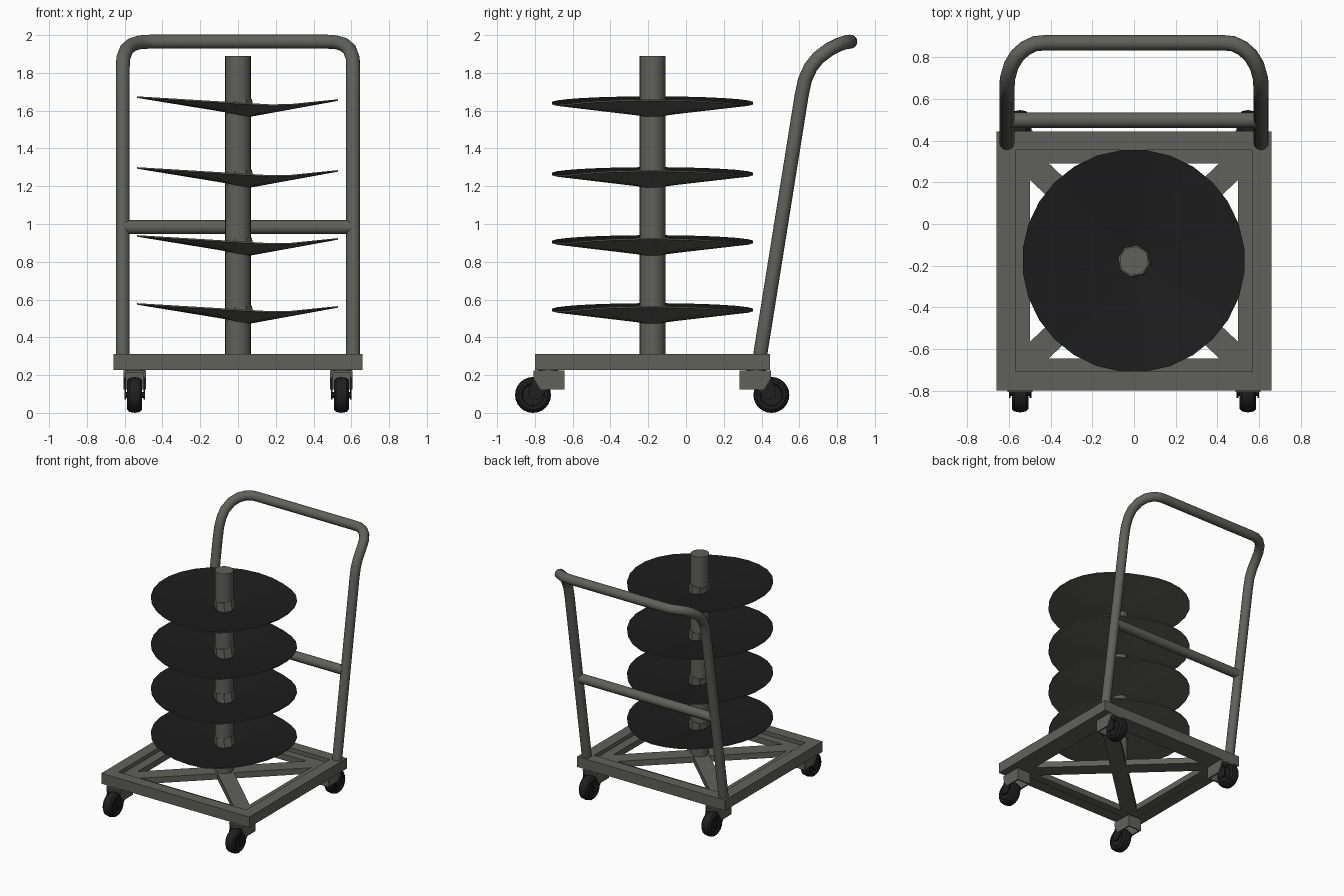
import bpy, bmesh, math
from mathutils import Vector, Matrix

if "Cube" in bpy.data.objects:
    bpy.data.objects.remove(bpy.data.objects["Cube"])

def material(name, rgb):
    m = bpy.data.materials.new(name)
    m.diffuse_color = (*rgb, 1)
    m.use_nodes = True
    m.node_tree.nodes["Principled BSDF"].inputs["Base Color"].default_value = m.diffuse_color
    return m

STEEL = material("grey steel", (0.118, 0.118, 0.105))
BLACK = material("black disc", (0.012, 0.012, 0.012))
RUBBER = material("black rubber", (0.014, 0.014, 0.014))
CY = -0.177          # y centre of the deck and the pole

def finish(name, bm, mat, smooth=True):
    bmesh.ops.recalc_face_normals(bm, faces=bm.faces)
    me = bpy.data.meshes.new(name)
    bm.to_mesh(me)
    bm.free()
    me.materials.append(mat)
    ob = bpy.data.objects.new(name, me)
    bpy.context.collection.objects.link(ob)
    if smooth:
        bpy.ops.object.select_all(action='DESELECT')
        ob.select_set(True)
        bpy.context.view_layer.objects.active = ob
        bpy.ops.object.shade_smooth_by_angle(angle=math.radians(35))
    return ob

def box(name, centre, size, mat, turn=0):
    bm = bmesh.new()
    M = Matrix.Translation(centre) @ Matrix.Rotation(turn, 4, 'Z') @ Matrix.Diagonal((*size, 1))
    bmesh.ops.create_cube(bm, size=1, matrix=M)
    return finish(name, bm, mat, False)

def cylinder(name, a, b, r, mat, sides=16):
    a, b = Vector(a), Vector(b)
    bm = bmesh.new()
    M = Matrix.Translation((a + b) / 2) @ (b - a).to_track_quat('Z', 'Y').to_matrix().to_4x4()
    bmesh.ops.create_cone(bm, cap_ends=True, segments=sides, radius1=r, radius2=r,
                          depth=(b - a).length, matrix=M)
    return finish(name, bm, mat)

def prism(name, outline, x, thick, mat):
    """Extrude a y-z outline along x, centred on x."""
    bm = bmesh.new()
    f = bm.faces.new([bm.verts.new((x - thick / 2, y, z)) for y, z in outline])
    out = bmesh.ops.extrude_face_region(bm, geom=[f])['geom']
    bmesh.ops.translate(bm, vec=(thick, 0, 0),
                        verts=[v for v in out if isinstance(v, bmesh.types.BMVert)])
    return finish(name, bm, mat, False)

def frame(name, hx, hy, width, z0, z1):
    """Rectangular ring with square corners."""
    bm = bmesh.new()
    loops = []
    for w, z in ((0, z0), (0, z1), (width, z1), (width, z0)):
        loops.append([bm.verts.new((sx * (hx - w), CY + sy * (hy - w), z))
                      for sx, sy in ((-1, -1), (1, -1), (1, 1), (-1, 1))])
    for i in range(4):
        p, q = loops[i], loops[(i + 1) % 4]
        for j in range(4):
            bm.faces.new((p[j], p[(j + 1) % 4], q[(j + 1) % 4], q[j]))
    return finish(name, bm, STEEL, False)

# Deck: outer rail, lower inner ledge and crossed braces
frame("deck_rail", 0.66, 0.622, 0.09, 0.228, 0.312)
frame("deck_ledge", 0.60, 0.568, 0.10, 0.232, 0.28)
diag = math.atan2(0.49, 0.52)
for s in (-1, 1):
    box("cross_brace", (0, CY, 0.256 + s * 0.0005), (1.46, 0.12, 0.048), STEEL, s * diag)

# Central pole
cylinder("pole", (0, CY, 0.24), (0, CY, 1.89), 0.068, STEEL, 24)

# Four dished discs (black top, steel rim and underside), each on a tilted hub
def rim_height(x):
    return 1.63 + (0.23 - x) * 0.06 if x < 0.23 else 1.63 + (x - 0.23) * 0.1

def disc(dz):
    n = 28
    bm = bmesh.new()
    rings = []
    for r, low in ((0.05, 0), (0.535, 0), (0.535, 0.008), (0.05, 0.008)):
        ring = []
        for i in range(n):
            a = 2 * math.pi * (i + 0.5) / n
            x, y = r * math.cos(a), r * math.sin(a)
            z = rim_height(x) if r > 0.3 else 1.585 - 0.25 * x
            ring.append(bm.verts.new((x - 0.002, y + CY, z - low + dz)))
        rings.append(ring)
    for k in range(4):
        p, q = rings[k], rings[(k + 1) % 4]
        for i in range(n):
            f = bm.faces.new((p[i], p[(i + 1) % n], q[(i + 1) % n], q[i]))
            f.material_index = 0 if k == 0 else 1
    finish("disc", bm, BLACK).data.materials.append(STEEL)

for dz in (0, -0.375, -0.735, -1.095):
    disc(dz)
    cylinder("disc_hub", (0.009, CY - 0.002, 1.578 + dz), (-0.001, CY, 1.652 + dz), 0.077, STEEL, 8)

# Bent push handle: half path mirrored in x, swept as a round tube
half = [(0.61, 0.39, 0.29), (0.61, 0.612, 1.68), (0.61, 0.63, 1.765), (0.61, 0.66, 1.83),
        (0.607, 0.70, 1.88), (0.59, 0.76, 1.925), (0.56, 0.81, 1.95),
        (0.52, 0.845, 1.962), (0.475, 0.866, 1.965), (0.43, 0.87, 1.965)]
path = half + [(-x, y, z) for x, y, z in reversed(half)]

def tube(name, path, r, mat, sides=16):
    P = [Vector(p) for p in path]
    bm = bmesh.new()
    rings, normal = [], Vector((1, 0, 0))
    for i, p in enumerate(P):
        t = (P[min(i + 1, len(P) - 1)] - p).normalized() + (p - P[max(i - 1, 0)]).normalized()
        t.normalize()
        normal = (normal - t * normal.dot(t)).normalized()
        side = t.cross(normal)
        rings.append([bm.verts.new(p + r * (math.cos(a) * normal + math.sin(a) * side))
                      for a in (2 * math.pi * k / sides for k in range(sides))])
    for p, q in zip(rings, rings[1:]):
        for k in range(sides):
            bm.faces.new((p[k], p[(k + 1) % sides], q[(k + 1) % sides], q[k]))
    bm.faces.new(rings[0])
    bm.faces.new(rings[-1])
    return finish(name, bm, mat)

tube("push_handle", path, 0.037, STEEL)
cylinder("handle_crossbar", (-0.6, 0.499, 0.983), (0.6, 0.499, 0.983), 0.037, STEEL)

# Casters: swivel, bracket and rounded wheel
def wheel(x, y):
    n = 24
    prof = [(-0.03, 0.02), (-0.03, 0.055), (-0.04, 0.062), (-0.04, 0.077), (-0.028, 0.09),
            (0, 0.095), (0.028, 0.09), (0.04, 0.077), (0.04, 0.062), (0.03, 0.055), (0.03, 0.02)]
    bm = bmesh.new()
    rings = [[bm.verts.new((x + w, y + r * math.cos(a), 0.095 + r * math.sin(a)))
              for a in (2 * math.pi * k / n for k in range(n))] for w, r in prof]
    for p, q in zip(rings, rings[1:]):
        for k in range(n):
            bm.faces.new((p[k], p[(k + 1) % n], q[(k + 1) % n], q[k]))
    bm.faces.new(rings[0])
    bm.faces.new(rings[-1])
    finish("wheel", bm, RUBBER)

for d, wy in ((-1, -0.81), (1, 0.452)):
    for x in (-0.547, 0.547):
        wheel(x, wy)
        cylinder("swivel", (x, wy - d * 0.08, 0.215), (x, wy - d * 0.08, 0.235), 0.055, STEEL)
        box("fork_top", (x, wy - d * 0.085, 0.218), (0.12, 0.165, 0.012), STEEL)
        box("fork_back", (x, wy - d * 0.163, 0.174), (0.12, 0.01, 0.098), STEEL)
        cheek = [(wy - d * 0.168, 0.223), (wy - d * 0.168, 0.125), (wy - d * 0.04, 0.125),
                 (wy - d * 0.003, 0.185), (wy - d * 0.003, 0.223)]
        leg = [(wy - d * 0.08, 0.13), (wy - d * 0.03, 0.07), (wy + d * 0.02, 0.075),
               (wy + d * 0.025, 0.12), (wy - d * 0.003, 0.19)]
        for s in (-1, 1):
            prism("fork_cheek", cheek, x + s * 0.054, 0.012, STEEL)
            prism("fork_leg", leg, x + s * 0.05, 0.008, RUBBER)
        cylinder("axle", (x - 0.05, wy, 0.095), (x + 0.05, wy, 0.095), 0.016, RUBBER, 12)
